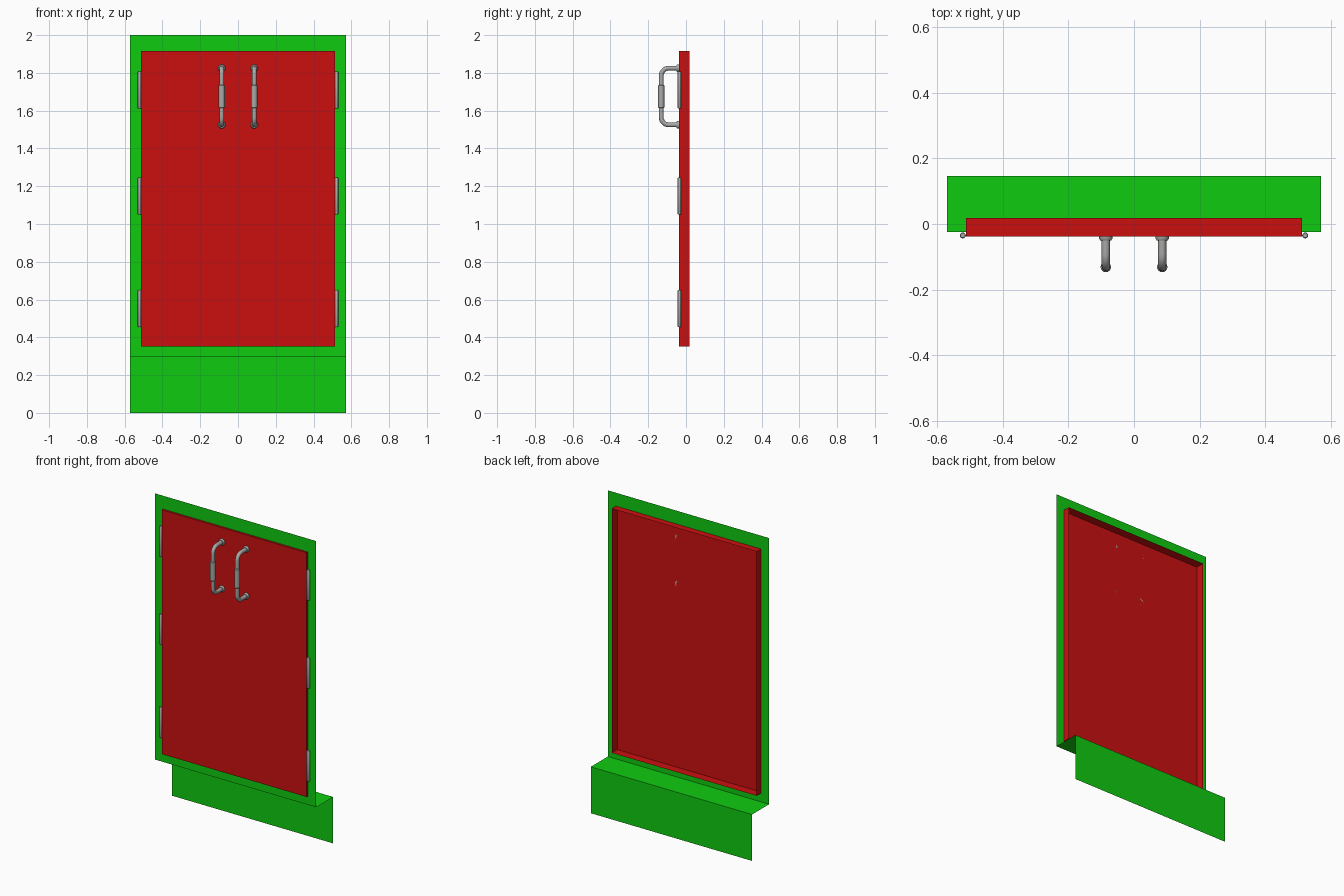
import bpy, bmesh, math
from mathutils import Vector

cube = bpy.data.objects.get("Cube")
if cube:
    bpy.data.objects.remove(cube, do_unlink=True)


def material(name, rgb, metallic=0.0):
    m = bpy.data.materials.new(name)
    m.use_nodes = True
    m.diffuse_color = (*rgb, 1)
    bsdf = m.node_tree.nodes["Principled BSDF"]
    bsdf.inputs["Base Color"].default_value = (*rgb, 1)
    bsdf.inputs["Roughness"].default_value = 0.6
    return m


GREEN = material("cabinet green", (0.005, 0.6, 0.005))
RED = material("door red", (0.6, 0.005, 0.005))
STEEL = material("satin steel", (0.4, 0.4, 0.39))


def add_object(name, bm, mat, smooth=False):
    mesh = bpy.data.meshes.new(name)
    bm.to_mesh(mesh)
    bm.free()
    mesh.materials.append(mat)
    obj = bpy.data.objects.new(name, mesh)
    bpy.context.collection.objects.link(obj)
    if smooth:
        bpy.ops.object.select_all(action="DESELECT")
        obj.select_set(True)
        bpy.context.view_layer.objects.active = obj
        bpy.ops.object.shade_smooth_by_angle(angle=math.radians(40))
    return obj


def quad(bm, *corners):
    bm.faces.new([bm.verts.new(c) for c in corners])


# Main dimensions
W, FRONT, BACK, KICK, TOP = 0.571, -0.025, 0.147, 0.297, 2.0
DW, D_FRONT, D_BACK, D_LOW, D_TOP = 0.513, -0.038, 0.018, 0.352, 1.915


def rectangle(w, y, low, top):
    return [(-w, y, low), (w, y, low), (w, y, top), (-w, y, top)]


# Face frame: thin sheet around the door opening
bm = bmesh.new()
outer = rectangle(W, FRONT, KICK, TOP)
inner = rectangle(DW, FRONT, D_LOW, D_TOP)
for i in range(4):
    j = (i + 1) % 4
    quad(bm, outer[i], outer[j], inner[j], inner[i])
bmesh.ops.remove_doubles(bm, verts=bm.verts, dist=0.0001)
add_object("face_frame", bm, GREEN)

# Cabinet floor and the recessed toe kick below it
bm = bmesh.new()
quad(bm, (-W, FRONT, KICK), (W, FRONT, KICK), (W, BACK, KICK), (-W, BACK, KICK))
add_object("cabinet_floor", bm, GREEN)
bm = bmesh.new()
quad(bm, *rectangle(W, BACK, 0, KICK))
add_object("toe_kick", bm, GREEN)

# Door: front panel with four side walls, open at the back
bm = bmesh.new()
front = rectangle(DW, D_FRONT, D_LOW, D_TOP)
back = rectangle(DW, D_BACK, D_LOW, D_TOP)
quad(bm, *front)
for i in range(4):
    j = (i + 1) % 4
    quad(bm, front[j], front[i], back[i], back[j])
bmesh.ops.remove_doubles(bm, verts=bm.verts, dist=0.0001)
add_object("door", bm, RED)


def lathe(bm, profile, origin, axis, sides=20):
    """Spin (radius, distance) pairs around an axis."""
    turn = Vector((0, 0, 1)).rotation_difference(Vector(axis)).to_matrix()
    rings = []
    for r, h in profile:
        angles = [math.tau * k / sides for k in range(sides)]
        rings.append([bm.verts.new(Vector(origin) + turn @ Vector(
            (r * math.cos(a), r * math.sin(a), h))) for a in angles])
    for a, b in zip(rings, rings[1:]):
        for k in range(sides):
            n = (k + 1) % sides
            bm.faces.new((a[k], a[n], b[n], b[k]))
    bm.faces.new(rings[0][::-1])
    bm.faces.new(rings[-1])


# Handle: swept tube with rounded corners and a thicker grip
H_LOW, H_TOP, BAR_Y, BEND, TUBE, GRIP = 1.525, 1.825, -0.131, 0.04, 0.0125, 0.016
H_MID = (H_LOW + H_TOP) / 2


def handle_path():
    half = [(D_FRONT, H_TOP, TUBE)]
    for k in range(9):
        a = math.pi / 2 * k / 8
        half.append((BAR_Y + BEND * (1 - math.sin(a)),
                     H_TOP - BEND * (1 - math.cos(a)), TUBE))
    half += [(BAR_Y, H_MID + 0.062, TUBE), (BAR_Y, H_MID + 0.058, GRIP)]
    return half + [(y, 2 * H_MID - z, r) for y, z, r in reversed(half)]


def build_handle(name, x):
    bm = bmesh.new()
    path = handle_path()
    sides, previous = 16, None
    for i, (y, z, r) in enumerate(path):
        before, after = path[max(i - 1, 0)], path[min(i + 1, len(path) - 1)]
        along = Vector((0, after[0] - before[0], after[1] - before[1])).normalized()
        across = Vector((1, 0, 0))
        up = along.cross(across)
        ring = [bm.verts.new(Vector((x, y, z)) + r * (
            across * math.cos(math.tau * k / sides) + up * math.sin(math.tau * k / sides)))
            for k in range(sides)]
        if previous:
            for k in range(sides):
                n = (k + 1) % sides
                bm.faces.new((previous[k], previous[n], ring[n], ring[k]))
        previous = ring
    # Stepped mounting rosettes against the door
    for z in (H_LOW, H_TOP):
        lathe(bm, [(0.02, 0), (0.02, 0.007), (0.016, 0.013)],
              (x, D_FRONT, z), (0, -1, 0))
    bmesh.ops.recalc_face_normals(bm, faces=bm.faces)
    add_object(name, bm, STEEL, smooth=True)


for side, sign in (("left", 1), ("right", -1)):
    build_handle(side + "_handle", sign * 0.086)
    # Hinge barrels along the door edge
    for level, z in (("lower", 0.455), ("middle", 1.05), ("upper", 1.612)):
        bm = bmesh.new()
        lathe(bm, [(0.007, 0), (0.009, 0.003), (0.009, 0.192), (0.007, 0.195)],
              (sign * 0.522, -0.035, z), (0, 0, 1), sides=16)
        bmesh.ops.recalc_face_normals(bm, faces=bm.faces)
        add_object(f"{side}_{level}_hinge", bm, STEEL, smooth=True)
